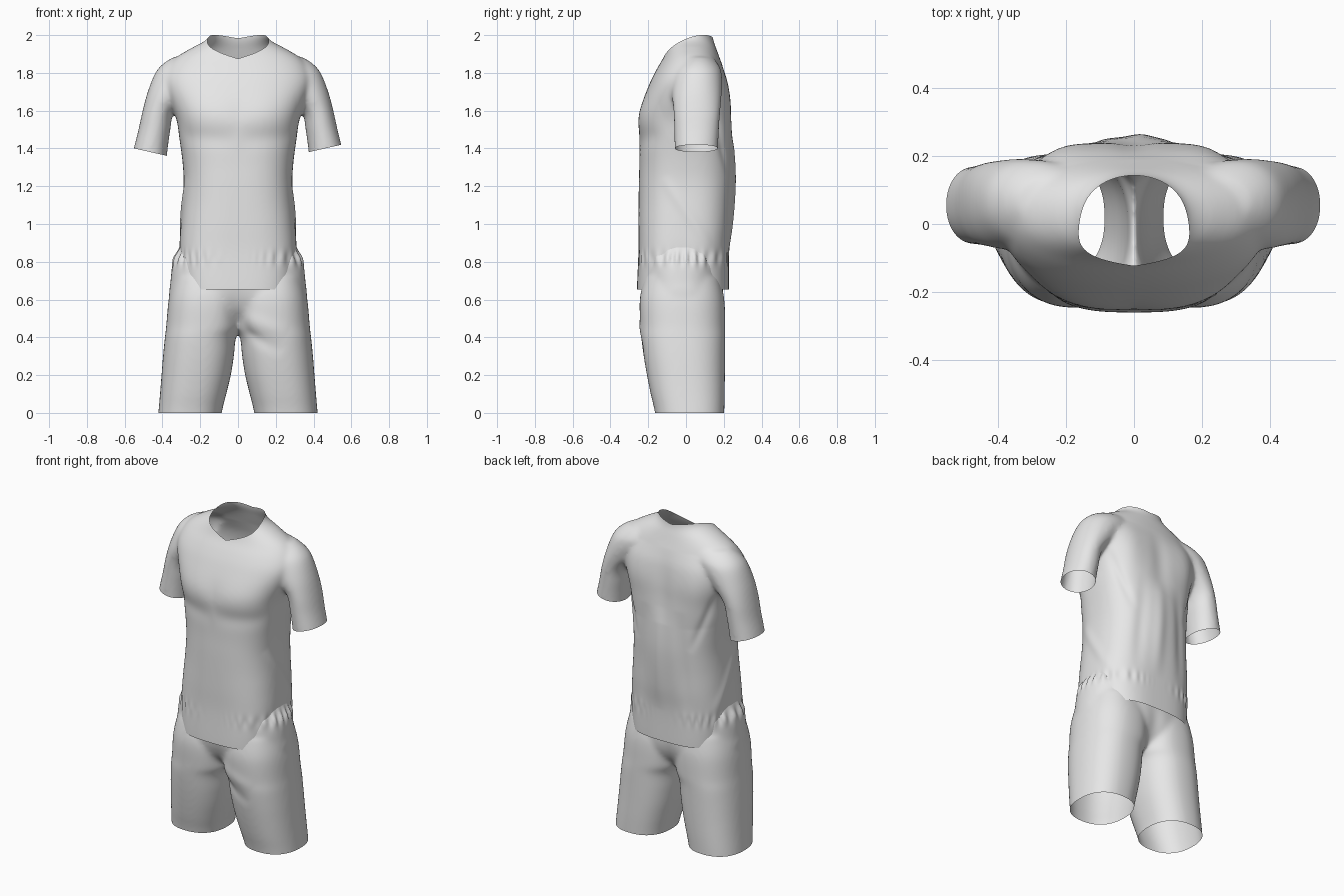
import bpy, bmesh, math
from mathutils import Vector

if "Cube" in bpy.data.objects:
    bpy.data.objects.remove(bpy.data.objects["Cube"], do_unlink=True)

cloth = bpy.data.materials.new("light grey cloth")
cloth.use_nodes = True
grey = (0.8, 0.8, 0.8, 1)
cloth.diffuse_color = grey
cloth.node_tree.nodes["Principled BSDF"].inputs["Base Color"].default_value = grey

SIDES = 64
STEPS = 5


def power(c, e):
    return math.copysign(abs(c) ** (2 / e), c)


def smooth_rows(rows):
    """Catmull-Rom resampling of the ring list."""
    out = []
    for i in range(len(rows) - 1):
        quad = [rows[max(i - 1, 0)], rows[i], rows[i + 1], rows[min(i + 2, len(rows) - 1)]]
        for k in range(STEPS):
            t = k / STEPS
            out.append([b + 0.5 * t * (c - a + t * (2 * a - 5 * b + 4 * c - d + t * (3 * (b - c) + d - a)))
                        for a, b, c, d in zip(*quad)])
    return out + [list(rows[-1])]


def loft(bm, rows, squareness, side=1):
    """Closed tube through horizontal rounded rings (z, x0, x1, y0, y1)."""
    rings = []
    for z, x0, x1, y0, y1 in smooth_rows(rows):
        e = squareness(z)
        ring = []
        for i in range(SIDES):
            a = 2 * math.pi * i / SIDES
            x = (x0 + x1) / 2 + (x1 - x0) / 2 * power(math.cos(a), e)
            y = (y0 + y1) / 2 + (y1 - y0) / 2 * power(math.sin(a), e)
            ring.append(bm.verts.new((side * x, y, z)))
        rings.append(ring)
    for low, high in zip(rings, rings[1:]):
        for i in range(SIDES):
            j = (i + 1) % SIDES
            bm.faces.new((low[i], low[j], high[j], high[i]))
    bm.faces.new(rings[0])
    bm.faces.new(rings[-1])


def mirrored(rows):
    """Rings centred on x from (z, half width, front, back)."""
    return [(z, -w, w, f, b) for z, w, f, b in rows]


def cut(bm, co, no, inside=lambda c: True):
    """Open the cloth: remove what lies beyond a plane, in one region."""
    faces = [f for f in bm.faces if inside(f.calc_center_median())]
    geom = set(faces)
    for f in faces:
        geom.update(f.edges, f.verts)
    bmesh.ops.bisect_plane(bm, geom=list(geom), plane_co=co, plane_no=no, clear_outer=True)


def fold(bm, a, b, width, amount):
    """Raise or sink a soft crease along a-b, fading out at both ends."""
    a, b = Vector(a), Vector(b)
    d = b - a
    bm.normal_update()
    for v in bm.verts:
        t = min(max((v.co - a).dot(d) / d.length_squared, 0), 1)
        r = (v.co - a - d * t).length / width
        if r < 3:
            v.co += v.normal * amount * math.sin(math.pi * t) * math.exp(-r * r)


def gathers(bm, amount):
    """Elastic puckers round the waist, fading towards the middle."""
    bm.normal_update()
    for v in bm.verts:
        a = math.atan2(v.co.y, v.co.x)
        band = math.exp(-((v.co.z - 0.82) / 0.035) ** 2) * min(abs(v.co.x) / 0.2, 1) ** 2
        v.co += v.normal * amount * band * math.cos(36 * a + 2 * math.sin(5 * a))


def garment(name, fill, finish):
    """Fuse the tubes into one skin, then open and crease it."""
    bm = bmesh.new()
    fill(bm)
    bmesh.ops.recalc_face_normals(bm, faces=bm.faces)
    mesh = bpy.data.meshes.new(name)
    bm.to_mesh(mesh)
    bm.free()
    ob = bpy.data.objects.new(name, mesh)
    bpy.context.collection.objects.link(ob)
    skin = ob.modifiers.new("fuse", 'REMESH')
    skin.mode = 'VOXEL'
    skin.voxel_size = 0.01
    soft = ob.modifiers.new("soften", 'SMOOTH')
    soft.factor = 0.5
    soft.iterations = 20
    dg = bpy.context.evaluated_depsgraph_get()
    bm = bmesh.new()
    bm.from_mesh(bpy.data.meshes.new_from_object(ob.evaluated_get(dg)))
    ob.modifiers.clear()
    finish(bm)
    for f in bm.faces:
        f.smooth = True
        f.material_index = 0
    bm.to_mesh(mesh)
    bm.free()
    mesh.materials.clear()
    mesh.materials.append(cloth)


# Shirt: torso and two short sleeves
torso = mirrored([
    (0.55, 0.295, -0.258, 0.225), (0.65, 0.3, -0.26, 0.227), (0.85, 0.31, -0.252, 0.228),
    (1.0, 0.303, -0.252, 0.242), (1.2, 0.288, -0.25, 0.254), (1.32, 0.293, -0.247, 0.254),
    (1.45, 0.31, -0.247, 0.248), (1.55, 0.325, -0.25, 0.243), (1.65, 0.36, -0.228, 0.238),
    (1.75, 0.39, -0.19, 0.222), (1.82, 0.375, -0.155, 0.2), (1.88, 0.33, -0.12, 0.178),
    (1.93, 0.25, -0.102, 0.16), (1.965, 0.183, -0.096, 0.147), (2.0, 0.15, -0.097, 0.141),
    (2.08, 0.145, -0.097, 0.141)])
sleeve = [
    (1.3, 0.382, 0.572, -0.06, 0.17), (1.4, 0.372, 0.552, -0.06, 0.17),
    (1.5, 0.358, 0.527, -0.062, 0.175), (1.6, 0.337, 0.505, -0.067, 0.182),
    (1.7, 0.25, 0.478, -0.075, 0.19), (1.8, 0.16, 0.438, -0.065, 0.188),
    (1.85, 0.1, 0.395, -0.04, 0.168), (1.885, 0.06, 0.34, -0.01, 0.14)]


def torso_squareness(z):
    if z < 1.1:
        return 3 - max(z - 0.7, 0)
    return 2.6 - 2 * min(max(z - 1.68, 0), 0.27)


def fill_shirt(bm):
    loft(bm, torso, torso_squareness)
    for s in (-1, 1):
        loft(bm, sleeve, lambda z: 2.1, s)


def neckline(p):
    d = p.y + 0.105
    return 1.889 + 0.75 * d - 1.5 * d * d + 0.18 * abs(p.x)


def finish_shirt(bm):
    # hem and cuffs
    cut(bm, (0, 0, 0.652), (0, 0, -1))
    for s in (-1, 1):
        cut(bm, (0.46 * s, 0.055, 1.39 + 0.01 * s), (0.22 * s, 0, -0.97),
            lambda c: c.x * s > 0.34 and c.z < 1.46)
    # neck opening, cut level after flattening its curved rim
    for v in bm.verts:
        v.co.z -= neckline(v.co)
    cut(bm, (0, 0, 0), (0, 0, 1), lambda c: abs(c.x) < 0.2 and abs(c.y) < 0.18 and c.z > -0.15)
    for v in bm.verts:
        v.co.z += neckline(v.co)
    gathers(bm, 0.004)
    # chest, shoulder blades and underarm creases
    for s in (-1, 1):
        fold(bm, (0, -0.25, 1.57), (0.32 * s, -0.16, 1.6), 0.08, 0.008)
        fold(bm, (0, -0.25, 1.44), (0.32 * s, -0.14, 1.47), 0.05, -0.007)
        fold(bm, (0.19 * s, 0.2, 1.85), (0.22 * s, 0.2, 1.4), 0.08, 0.012)
        fold(bm, (0.33 * s, 0.14, 1.66), (0.18 * s, 0.22, 1.25), 0.025, -0.008)
        fold(bm, (0.27 * s, -0.12, 1.25), (0.29 * s, 0.14, 0.85), 0.03, 0.009)
        fold(bm, (0.12 * s, 0.24, 1.5), (0.16 * s, 0.21, 0.85), 0.04, -0.01)
    # hanging folds down the back
    fold(bm, (0, 0.23, 1.85), (0, 0.25, 1.4), 0.06, -0.01)
    fold(bm, (0.01, 0.25, 1.5), (0.03, 0.24, 0.85), 0.04, 0.01)


garment("shirt", fill_shirt, finish_shirt)

# Shorts: hips and two wide legs
hips = mirrored([
    (0.46, 0.12, -0.1, 0.11), (0.52, 0.3, -0.19, 0.17), (0.6, 0.362, -0.23, 0.197),
    (0.7, 0.357, -0.242, 0.197), (0.8, 0.345, -0.236, 0.197), (0.86, 0.318, -0.222, 0.19),
    (0.95, 0.28, -0.21, 0.18)])
leg = [
    (-0.08, 0.1, 0.428, -0.15, 0.2), (0.02, 0.082, 0.42, -0.168, 0.203),
    (0.1, 0.062, 0.413, -0.187, 0.205), (0.2, 0.038, 0.405, -0.207, 0.206),
    (0.3, 0.022, 0.397, -0.224, 0.207), (0.4, 0.011, 0.387, -0.237, 0.208),
    (0.46, -0.02, 0.38, -0.241, 0.208), (0.6, -0.03, 0.367, -0.245, 0.203),
    (0.72, 0.0, 0.34, -0.22, 0.178)]


def fill_shorts(bm):
    loft(bm, hips, lambda z: 2.4)
    for s in (-1, 1):
        loft(bm, leg, lambda z: 2.35, s)


def finish_shorts(bm):
    # waist and leg openings
    cut(bm, (0, 0, 0.875), (0, 0, 1))
    cut(bm, (0, 0, 0), (0, 0, -1))
    gathers(bm, 0.007)
    # crotch creases
    fold(bm, (0, -0.24, 0.72), (0, -0.18, 0.4), 0.06, -0.01)
    fold(bm, (0, -0.2, 0.52), (0.26, -0.23, 0.42), 0.04, 0.008)
    fold(bm, (0, -0.18, 0.46), (0.24, -0.22, 0.32), 0.035, -0.01)
    fold(bm, (0, 0.21, 0.72), (0, 0.16, 0.4), 0.05, -0.01)


garment("shorts", fill_shorts, finish_shorts)
